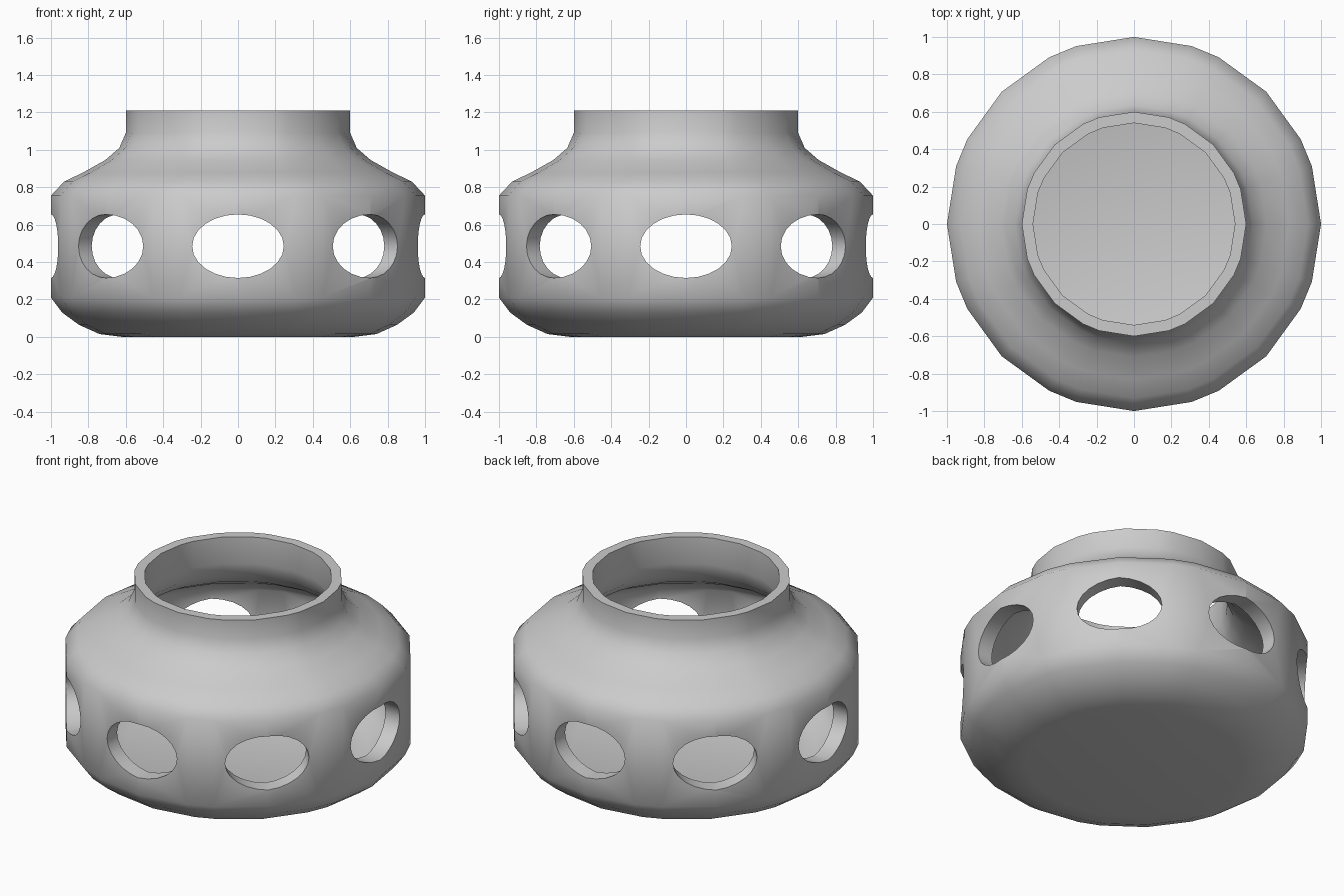
import bpy, bmesh, math
from mathutils import Matrix, Vector

cube = bpy.data.objects.get("Cube")
if cube:
    bpy.data.objects.remove(cube, do_unlink=True)

grey = bpy.data.materials.new("grey clay")
grey.use_nodes = True
grey.diffuse_color = (0.6, 0.6, 0.6, 1)
grey.node_tree.nodes["Principled BSDF"].inputs["Base Color"].default_value = (0.6, 0.6, 0.6, 1)

# Columns of the wall: each eighth is centred on a window, with a narrow strip between windows
ANGLES = sorted({a % 360 for q in range(0, 360, 90) for a in (q, q + 18, q + 27, q + 45, q + 63, q + 72)})

# Radius and height, from the outer base up to the rim and down inside to the floor
OUTER = [(0.62, 0), (0.74, 0.015), (0.85, 0.064), (0.94, 0.13), (1, 0.21), (1, 0.755),
         (0.93, 0.83), (0.83, 0.878), (0.71, 0.945), (0.635, 1.01), (0.6, 1.09), (0.6, 1.21)]
INNER = [(0.54, 1.21), (0.54, 1.04), (0.57, 0.95), (0.64, 0.88), (0.75, 0.82), (0.84, 0.775),
         (0.9, 0.71), (0.9, 0.26), (0.84, 0.19), (0.76, 0.135), (0.66, 0.1)]


def new_object(name, bm):
    bmesh.ops.recalc_face_normals(bm, faces=bm.faces)
    mesh = bpy.data.meshes.new(name)
    bm.to_mesh(mesh)
    bm.free()
    obj = bpy.data.objects.new(name, mesh)
    bpy.context.collection.objects.link(obj)
    mesh.materials.append(grey)
    return obj


# Hollow pot, turned from the profile
bm = bmesh.new()
rings = []
for r, z in OUTER + INNER:
    rings.append([bm.verts.new((r * math.cos(math.radians(a)), r * math.sin(math.radians(a)), z))
                  for a in ANGLES])
n = len(ANGLES)
for low, high in zip(rings, rings[1:]):
    for i in range(n):
        j = (i + 1) % n
        bm.faces.new((low[i], low[j], high[j], high[i]))
bm.faces.new(rings[0])
bm.faces.new(rings[-1])
pot = new_object("pot_body", bm)

# Eight oval window cutters around the wall
bm = bmesh.new()
for k in range(8):
    turn = Matrix.Rotation(k * math.pi / 4, 4, "Z")
    place = turn @ Matrix.Translation((0.95, 0, 0.485)) @ Matrix.Rotation(math.pi / 2, 4, "Y")
    bmesh.ops.create_cone(bm, cap_ends=True, segments=24, radius1=1, radius2=1, depth=0.5,
                          matrix=place @ Matrix.Diagonal(Vector((0.17, 0.245, 1, 1))))
cutter = new_object("window_cutters", bm)
cutter.hide_render = True
cutter.hide_set(True)

cut = pot.modifiers.new("windows", "BOOLEAN")
cut.operation = "DIFFERENCE"
cut.solver = "EXACT"
cut.object = cutter

# Apply the windows, then smooth all but the rims
bpy.ops.object.select_all(action="DESELECT")
bpy.context.view_layer.objects.active = pot
pot.select_set(True)
bpy.ops.object.modifier_apply(modifier=cut.name)
bpy.data.objects.remove(cutter, do_unlink=True)
bpy.ops.object.shade_smooth_by_angle(angle=math.radians(50))
